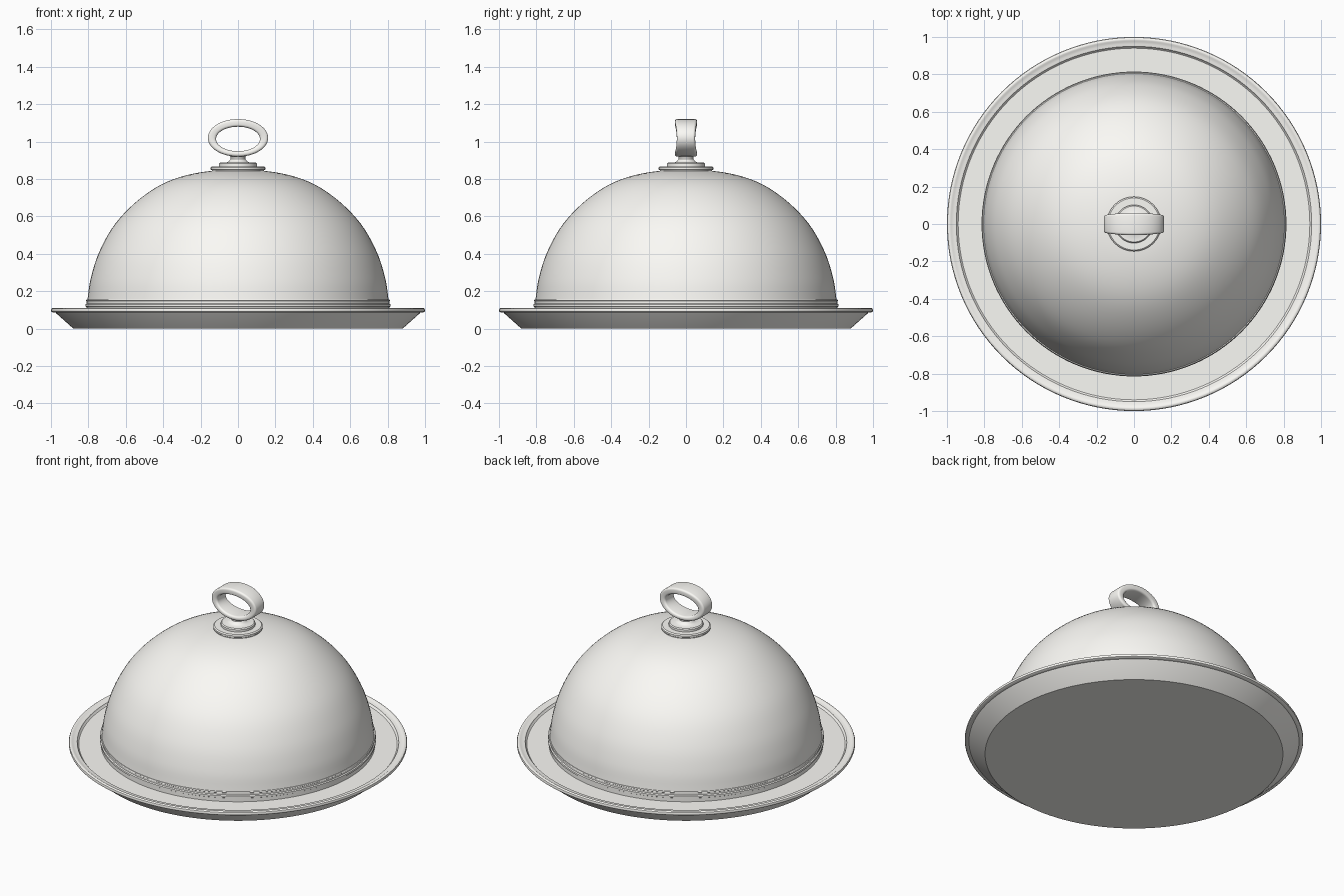
import bpy, bmesh, math
from mathutils import Vector

if "Cube" in bpy.data.objects:
    bpy.data.objects.remove(bpy.data.objects["Cube"])

# Pale ivory-white ceramic / metal tone
pale = bpy.data.materials.new("pale_white")
pale.diffuse_color = (0.97, 0.96, 0.925, 1)
pale.use_nodes = True
pale.node_tree.nodes["Principled BSDF"].inputs["Base Color"].default_value = pale.diffuse_color

def finish(bm, name, angle=35):
    bmesh.ops.remove_doubles(bm, verts=bm.verts, dist=1e-5)
    bmesh.ops.recalc_face_normals(bm, faces=bm.faces)
    me = bpy.data.meshes.new(name)
    bm.to_mesh(me)
    bm.free()
    me.materials.append(pale)
    ob = bpy.data.objects.new(name, me)
    bpy.context.collection.objects.link(ob)
    bpy.ops.object.select_all(action='DESELECT')
    ob.select_set(True)
    bpy.context.view_layer.objects.active = ob
    bpy.ops.object.shade_smooth_by_angle(angle=math.radians(angle))
    return ob

def lathe(name, profile, steps=128):
    bm = bmesh.new()
    vs = [bm.verts.new((r, 0, z)) for r, z in profile]
    es = [bm.edges.new(p) for p in zip(vs, vs[1:])]
    bmesh.ops.spin(bm, geom=vs + es, axis=(0, 0, 1), cent=(0, 0, 0),
                   angle=2 * math.pi, steps=steps)
    return finish(bm, name)

def smooth(points, n=5):
    """Catmull-Rom curve through the points."""
    p = [Vector(q) for q in points]
    p = [2 * p[0] - p[1]] + p + [Vector((-p[-2].x, p[-2].y))]
    out = []
    for a, b, c, d in zip(p, p[1:], p[2:], p[3:]):
        for i in range(n):
            t = i / n
            out.append(0.5 * (2 * b + (c - a) * t + (2 * a - 5 * b + 4 * c - d) * t * t
                              + (3 * b - a - 3 * c + d) * t ** 3))
    return [(v.x, v.y) for v in out] + [tuple(points[-1])]

# Serving plate: flat foot, sloped side, beaded rim, sunken floor
lathe("plate", [(0, 0), (0.88, 0), (0.97, 0.08), (0.975, 0.086), (0.99, 0.086),
                (0.998, 0.091), (1.0, 0.099), (0.997, 0.107), (0.99, 0.111),
                (0.982, 0.111), (0.976, 0.107), (0.962, 0.105),
                (0.95, 0.103), (0.945, 0.094), (0.94, 0.09), (0, 0.09)])

# Dome cover: thin shell with a stepped band around the base
dome = smooth([(0.805, 0.155), (0.787, 0.27), (0.742, 0.41), (0.657, 0.56),
               (0.53, 0.69), (0.38, 0.785), (0.2, 0.836), (0, 0.848)])
inner = [(r * 0.975, z - 0.018) for r, z in reversed(dome)]
band = [(0.785, 0.091), (0.81, 0.091), (0.81, 0.115), (0.815, 0.118), (0.815, 0.13),
        (0.809, 0.135), (0.809, 0.147), (0.813, 0.15), (0.81, 0.155)]
lathe("dome_cover", inner + band + dome)

# Handle base: two stacked discs and a waisted neck
lathe("handle_base", [(0, 0.835), (0.14, 0.835), (0.14, 0.847), (0.146, 0.851), (0.146, 0.862),
                      (0.139, 0.868), (0.102, 0.868), (0.102, 0.882), (0.096, 0.888),
                      (0.062, 0.888), (0.048, 0.895), (0.04, 0.906), (0.04, 0.918),
                      (0.052, 0.932), (0, 0.932)], 64)

# Ring handle: oval sweep of a rounded section, narrower at the two ends
bm = bmesh.new()
corner, section = 0.014, []
for cx, cy, a0 in ((1, 1, 0), (-1, 1, 90), (-1, -1, 180), (1, -1, 270)):
    for k in range(5):
        a = math.radians(a0 + k * 22.5)
        section.append((cx * 0.006 + corner * math.cos(a), cy * 0.046 + corner * math.sin(a)))
N, rings = 72, []
for i in range(N):
    t = 2 * math.pi * i / N
    wide = 0.82 + 0.18 * math.sin(t) ** 2
    rings.append([bm.verts.new(((0.139 + s * 1.1) * math.cos(t), y * wide,
                                1.02 + (0.083 + s * 0.87) * math.sin(t)
                                - (0.006 if s < 0 else 0))) for s, y in section])
M = len(section)
for i in range(N):
    a, b = rings[i], rings[(i + 1) % N]
    for j in range(M):
        k = (j + 1) % M
        bm.faces.new((a[j], a[k], b[k], b[j]))
finish(bm, "ring_handle")
